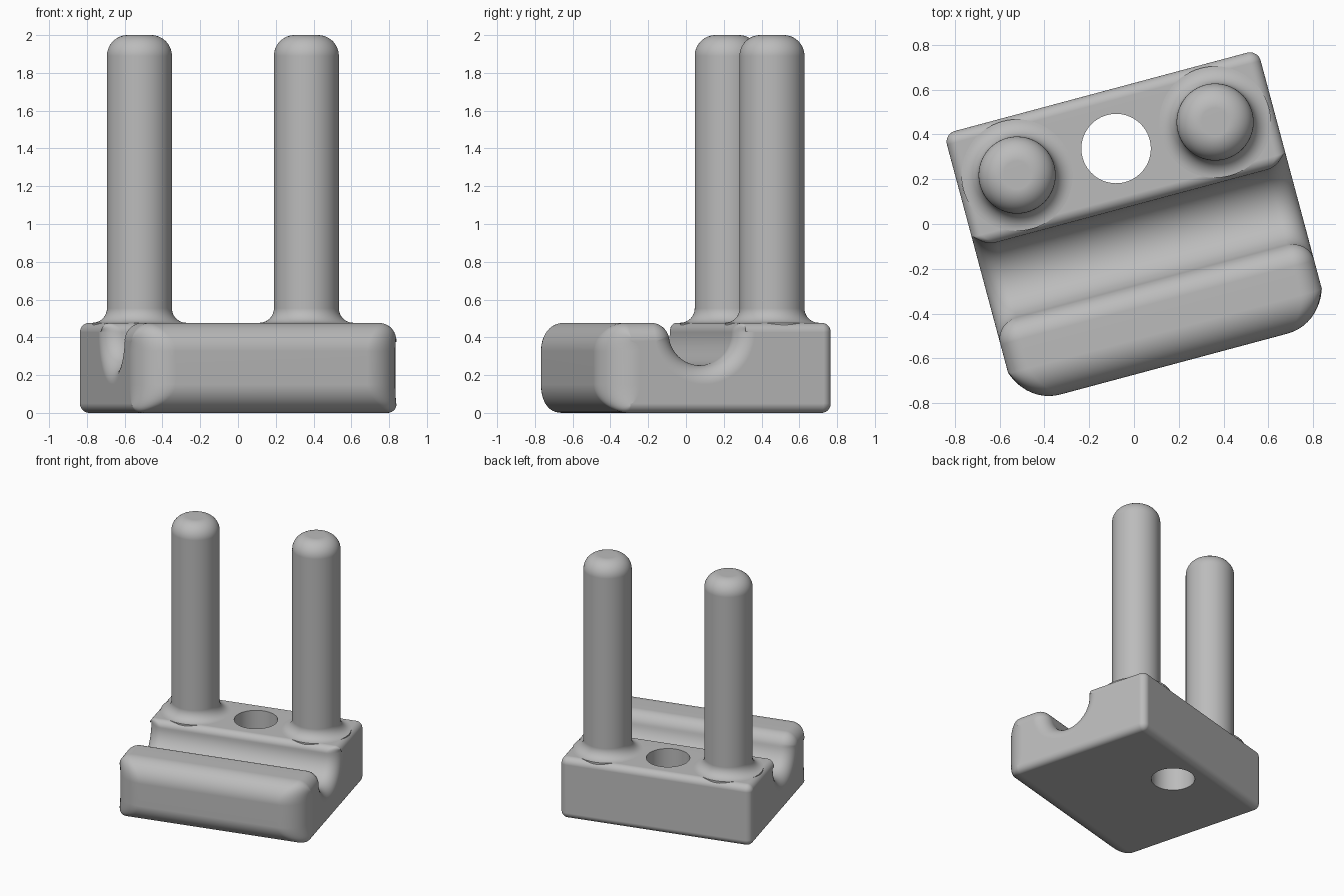
import bpy, bmesh
from math import sin, cos, pi, radians
from mathutils import Matrix

cube = bpy.data.objects.get("Cube")
if cube:
    bpy.data.objects.remove(cube, do_unlink=True)

TURN = Matrix.Rotation(radians(15), 4, 'Z')
MID, HALF, TOP = 0.01, 0.725, 0.477      # block centre, half length, height
HOLE_Y = 0.346

grey = bpy.data.materials.new("plain_grey")
grey.use_nodes = True
colour = (0.5, 0.5, 0.5, 1)
grey.diffuse_color = colour
grey.node_tree.nodes["Principled BSDF"].inputs["Base Color"].default_value = colour


def make(name, bm):
    """Turn a bmesh into a grey object rotated with the whole model."""
    bmesh.ops.recalc_face_normals(bm, faces=bm.faces)
    bm.transform(TURN)
    mesh = bpy.data.meshes.new(name)
    bm.to_mesh(mesh)
    bm.free()
    mesh.materials.append(grey)
    obj = bpy.data.objects.new(name, mesh)
    bpy.context.collection.objects.link(obj)
    return obj


def activate(obj):
    bpy.ops.object.select_all(action='DESELECT')
    obj.select_set(True)
    bpy.context.view_layer.objects.active = obj


def smooth(obj):
    activate(obj)
    bpy.ops.object.shade_smooth_by_angle(angle=radians(35))
    mod = obj.modifiers.new("face_normals", 'WEIGHTED_NORMAL')
    mod.keep_sharp = True


def bridge(bm, rings, closed):
    """Join neighbouring rings of vertices with quads."""
    for a, b in zip(rings, rings[1:]):
        n = len(a)
        for i in range(n if closed else n - 1):
            j = (i + 1) % n
            bm.faces.new((a[i], a[j], b[j], b[i]))


# Block cross-section: arcs of (y, z, radius, start, end, end rounding y, end rounding z)
ARCS = [
    (0.558, 0.05, 0.05, -90, 0, 0.05, 0.05),             # back bottom edge
    (0.558, TOP - 0.05, 0.05, 0, 90, 0.05, 0.05),        # back top edge
    (0.13, TOP - 0.05, 0.05, 90, 180, 0.10, 0.05),       # lip behind groove
    (-0.095, TOP - 0.05, 0.175, 0, -169.5, 0.10, 0.10),  # groove
    (-0.3654, TOP - 0.10, 0.10, 10.5, 90, 0.095, 0.095), # ridge back edge
    (-0.50, TOP - 0.15, 0.15, 90, 180, 0.20, 0.10),      # ridge front edge
    (-0.50, 0.15, 0.15, 180, 270, 0.20, 0.05),           # front bottom edge
]
profile = []
for cy, cz, r, a0, a1, fy, fz in ARCS:
    steps = 32 if a1 < a0 else 12
    side = -1 if a1 < a0 else 1          # the groove is hollow
    for i in range(steps + 1):
        if side < 0 and i == 0 or (cy < -0.3 and cy > -0.4 and i == 0):
            continue                     # shared tangent points
        a = radians(a0 + (a1 - a0) * i / steps)
        profile.append((cy + r * cos(a), cz + r * sin(a),
                        side * cos(a), side * sin(a), fy, fz))

# Loft the cross-section, shrinking it towards both ends
bm = bmesh.new()
rings = []
STEPS = 12
sections = [(-1, pi / 2 * (1 - k / STEPS)) for k in range(STEPS + 1)]
sections += [(1, pi / 2 * k / STEPS) for k in range(STEPS + 1)]
for end, t in sections:
    ring = []
    for y, z, ny, nz, fy, fz in profile:
        f = fy * ny * ny + fz * nz * nz
        cut = 1 - cos(t)
        x = MID + end * (HALF - f * (1 - sin(t)))
        ring.append(bm.verts.new((x, y - ny * fy * cut, z - nz * fz * cut)))
    rings.append(ring)
bridge(bm, rings, True)
bm.faces.new(rings[0])
bm.faces.new(rings[-1])
block = make("base_block", bm)

# Round hole through the block
bm = bmesh.new()
bmesh.ops.create_cone(bm, cap_ends=True, segments=64, radius1=0.155, radius2=0.155,
                      depth=2, matrix=Matrix.Translation((MID, HOLE_Y, 0)))
cutter = make("hole_cutter", bm)
cutter.hide_render = True
activate(block)
mod = block.modifiers.new("hole", 'BOOLEAN')
mod.operation = 'DIFFERENCE'
mod.solver = 'EXACT'
mod.object = cutter
bpy.ops.object.modifier_apply(modifier=mod.name)
bpy.data.objects.remove(cutter, do_unlink=True)
smooth(block)

# Pegs: flared foot, straight shaft, rounded top
R, FLARE, ROUND = 0.172, 0.077, 0.11
outline = [(R + FLARE, TOP - 0.015)]
for i in range(11):
    a = pi / 2 * i / 10
    outline.append((R + FLARE * (1 - sin(a)), TOP + FLARE * (1 - cos(a))))
for i in range(13):
    a = pi / 2 * i / 12
    outline.append((R - ROUND * (1 - cos(a)), 2 - ROUND * (1 - sin(a))))

SIDES = 64
for side, name in ((-1, "right_peg"), (1, "left_peg")):
    bm = bmesh.new()
    cx = MID + side * 0.4575
    rings = [[bm.verts.new((cx + r * cos(2 * pi * k / SIDES),
                            HOLE_Y + r * sin(2 * pi * k / SIDES), z))
              for k in range(SIDES)] for r, z in outline]
    bridge(bm, rings, True)
    bm.faces.new(rings[0])
    bm.faces.new(rings[-1])
    smooth(make(name, bm))
